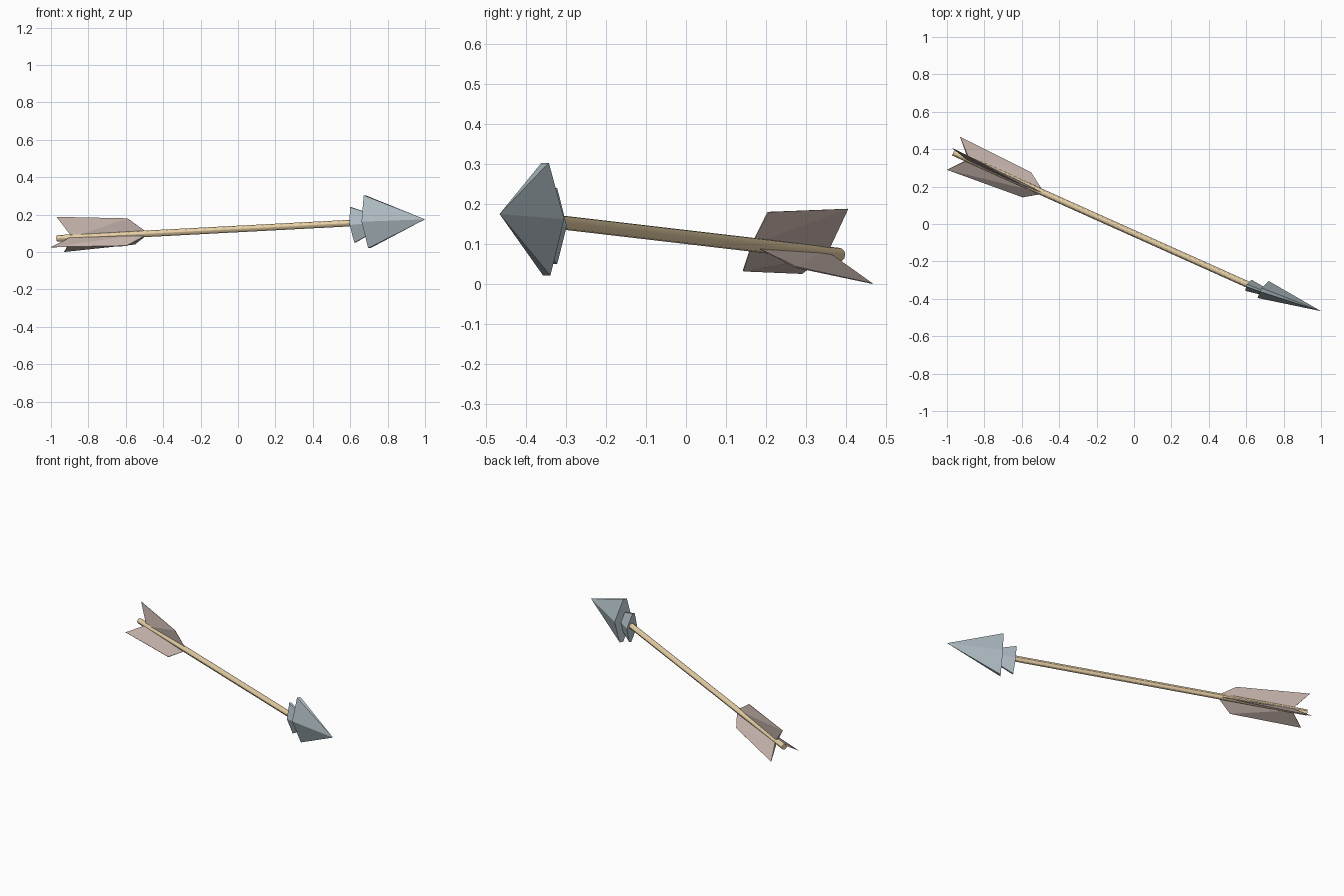
import bpy, bmesh
from mathutils import Vector as V

if "Cube" in bpy.data.objects:
    bpy.data.objects.remove(bpy.data.objects["Cube"])


def material(name, color):
    m = bpy.data.materials.new(name)
    m.diffuse_color = (*color, 1)
    m.use_nodes = True
    m.node_tree.nodes["Principled BSDF"].inputs["Base Color"].default_value = m.diffuse_color
    return m


WOOD = material("wood", (0.80, 0.63, 0.38))
STEEL = material("steel", (0.42, 0.50, 0.54))
FEATHER = material("feather", (0.56, 0.45, 0.41))

TAIL, NECK = V((-0.965, 0.382, 0.073)), V((0.66, -0.347, 0.158))
AXIS = (NECK - TAIL).normalized()


def hull(name, points, mat):
    """Flat-faced solid spanning a few corner points."""
    bm = bmesh.new()
    for p in points:
        bm.verts.new(p)
    bmesh.ops.convex_hull(bm, input=bm.verts)
    bmesh.ops.dissolve_limit(bm, angle_limit=0.01, verts=bm.verts, edges=bm.edges)
    bmesh.ops.recalc_face_normals(bm, faces=bm.faces)
    me = bpy.data.meshes.new(name)
    bm.to_mesh(me)
    bm.free()
    me.materials.append(mat)
    ob = bpy.data.objects.new(name, me)
    bpy.context.collection.objects.link(ob)
    return ob


def barb(name, base, tip, side, up, flat):
    """Pyramid with a tall six-sided base: pointed sides, narrow flat top and bottom."""
    ring = [base + side, base - side]
    for s in (1, -1):
        ring += [base + up * s + side * flat, base + up * s - side * flat]
    hull(name, ring + [tip], STEEL)


# Shaft
bpy.ops.mesh.primitive_cylinder_add(vertices=12, radius=0.0175, depth=(NECK - TAIL).length,
                                    location=(TAIL + NECK) / 2,
                                    rotation=AXIS.to_track_quat('Z', 'Y').to_euler())
shaft = bpy.context.object
shaft.name = "shaft"
shaft.data.materials.append(WOOD)
bpy.ops.object.shade_smooth_by_angle()

# Arrowhead and the smaller barb behind it
barb("arrowhead", V((0.690, -0.350, 0.162)), V((1.0, -0.466, 0.175)),
     V((0.0295, 0.0455, 0)), V((-0.012, -0.002, 0.141)), 0.2)
barb("rear_barb", V((0.613, -0.328, 0.145)), V((0.83, -0.415, 0.166)),
     V((0.016, 0.030, 0)), V((-0.012, 0, 0.095)), 0.2)

# Fletching: three vanes, thick at the shaft and sharp at the outer edge
root_front = TAIL + AXIS * 0.535
root_back = TAIL + AXIS * 0.09
vanes = {
    "top_vane": (V((-0.59, 0.205, 0.180)), V((-0.97, 0.405, 0.188))),
    "rear_vane": (V((-0.55, 0.275, 0.042)), V((-0.93, 0.466, 0.001))),
    "front_vane": (V((-0.595, 0.143, 0.033)), V((-1.0, 0.290, 0.026))),
}
for name, (out_front, out_back) in vanes.items():
    n = AXIS.cross(out_back - root_back).normalized() * 0.009
    hull(name, [root_front, root_back + n, root_back - n,
                out_front + n * 0.2, out_front - n * 0.2,
                out_back + n * 0.1, out_back - n * 0.1], FEATHER)
